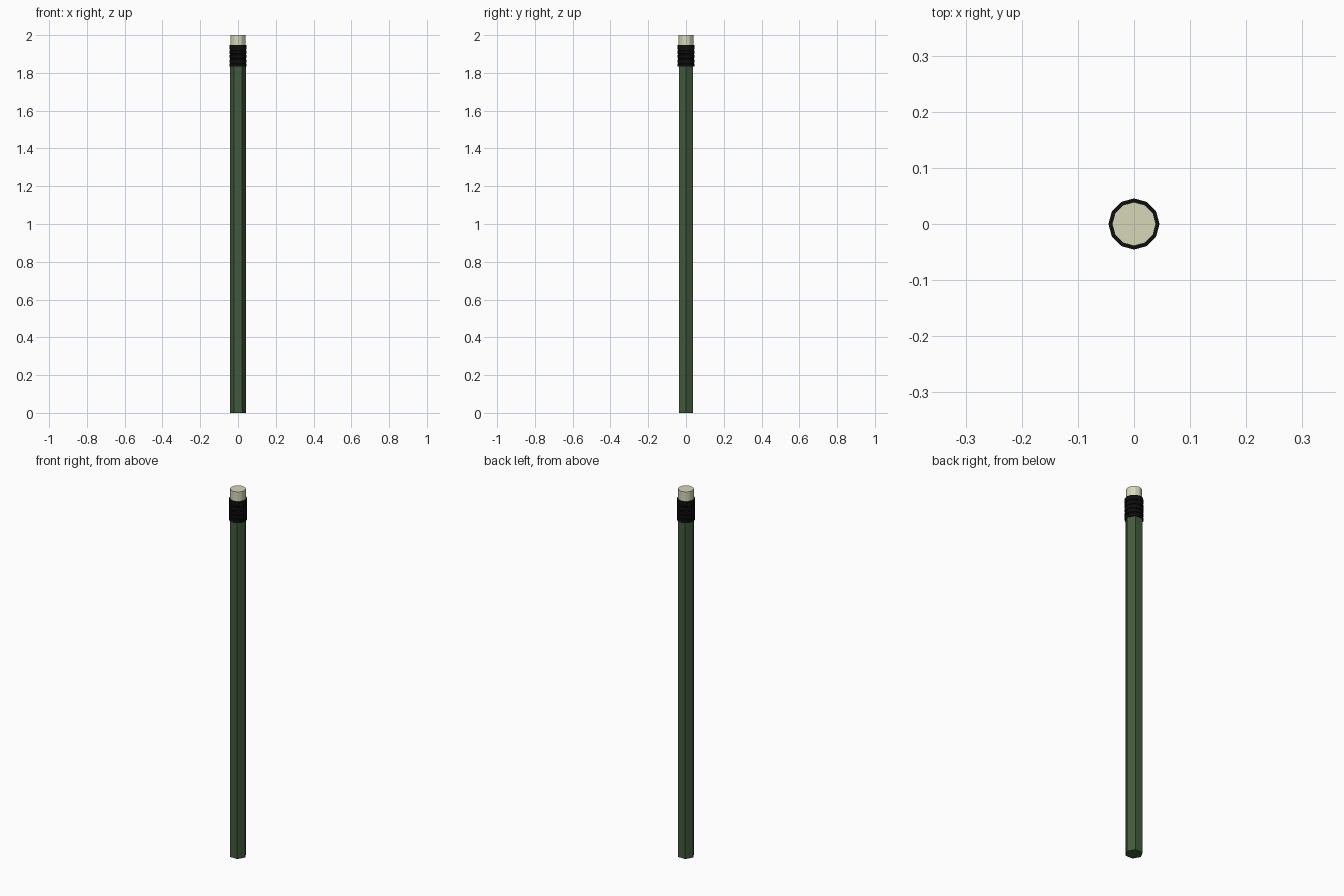
import bpy, bmesh
from math import cos, sin, pi

if "Cube" in bpy.data.objects:
    bpy.data.objects.remove(bpy.data.objects["Cube"])


def material(name, color):
    m = bpy.data.materials.new(name)
    m.diffuse_color = (*color, 1)
    m.use_nodes = True
    m.node_tree.nodes["Principled BSDF"].inputs["Base Color"].default_value = m.diffuse_color
    return m


def lathe(name, profile, sides, mat):
    """Stack flat-sided rings from (radius, z) pairs and cap both ends."""
    bm = bmesh.new()
    rings = [[bm.verts.new((r * cos(2 * pi * i / sides), r * sin(2 * pi * i / sides), z))
              for i in range(sides)] for r, z in profile]
    for a, b in zip(rings, rings[1:]):
        for i in range(sides):
            j = (i + 1) % sides
            bm.faces.new((a[i], a[j], b[j], b[i]))
    bm.faces.new(rings[0][::-1])
    bm.faces.new(rings[-1])
    mesh = bpy.data.meshes.new(name)
    bm.to_mesh(mesh)
    bm.free()
    mesh.materials.append(mat)
    obj = bpy.data.objects.new(name, mesh)
    bpy.context.collection.objects.link(obj)
    return obj


green = material("green_paint", (0.055, 0.105, 0.045))
black = material("black_metal", (0.004, 0.004, 0.004))
cream = material("cream_rubber", (0.68, 0.68, 0.48))

# Hexagonal pencil body
lathe("pencil_body", [(0.0435, 0.0), (0.0435, 1.84)], 6, green)

# Ridged ferrule: raised bands separated by shallow grooves
BOTTOM, TOP, BANDS = 1.833, 1.948, 5
step = (TOP - BOTTOM) / BANDS
ferrule = []
for k in range(BANDS):
    z = BOTTOM + k * step
    ferrule += [(0.0455, z), (0.0455, z + 0.65 * step)]
    if k < BANDS - 1:
        ferrule += [(0.042, z + 0.75 * step), (0.042, z + 0.9 * step)]
ferrule.append((0.0455, TOP))
lathe("ferrule", ferrule, 12, black)

# Eraser
lathe("eraser", [(0.039, 1.94), (0.039, 2.0)], 12, cream)
